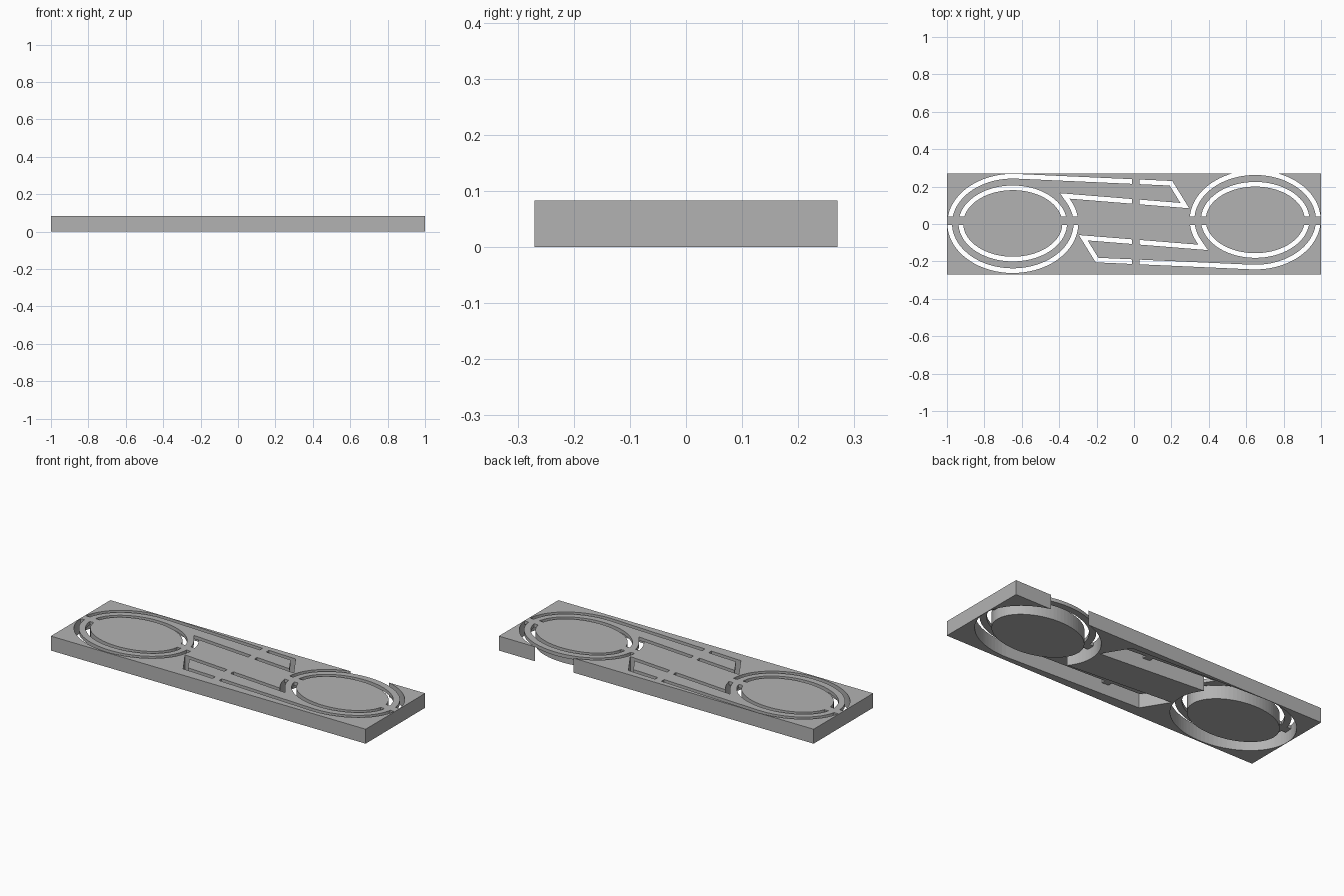
import bpy, bmesh, math
from mathutils import Vector

default = bpy.data.objects.get("Cube")
if default:
    bpy.data.objects.remove(default, do_unlink=True)

HEIGHT, SKIN, SLOT = 0.083, 0.02, 0.025
MID_Y = 0.0125                      # centre of the half-turn symmetry
CX, CY = -0.648, 0.003              # centre of the left ring

grey = bpy.data.materials.new("plain_grey")
grey.use_nodes = True
grey.diffuse_color = (0.45, 0.45, 0.45, 1)
grey.node_tree.nodes["Principled BSDF"].inputs["Base Color"].default_value = (0.45, 0.45, 0.45, 1)


def prism(name, outline, z0, z1):
    """Upright prism over a counterclockwise outline."""
    bm = bmesh.new()
    base = bm.faces.new([bm.verts.new((p[0], p[1], z0)) for p in outline])
    side = bmesh.ops.extrude_face_region(bm, geom=[base])
    top = [v for v in side["geom"] if isinstance(v, bmesh.types.BMVert)]
    bmesh.ops.translate(bm, verts=top, vec=(0, 0, z1 - z0))
    bmesh.ops.recalc_face_normals(bm, faces=bm.faces)
    mesh = bpy.data.meshes.new(name)
    bm.to_mesh(mesh)
    bm.free()
    mesh.materials.append(grey)
    obj = bpy.data.objects.new(name, mesh)
    bpy.context.collection.objects.link(obj)
    return obj


def subtract(obj, cutter):
    """Cut one solid from another and drop the cutter."""
    mod = obj.modifiers.new("cut", "BOOLEAN")
    mod.operation, mod.solver, mod.object = "DIFFERENCE", "EXACT", cutter
    bpy.context.view_layer.update()
    graph = bpy.context.evaluated_depsgraph_get()
    result = bpy.data.meshes.new_from_object(obj.evaluated_get(graph))
    obj.modifiers.clear()
    obj.data = result
    bpy.data.objects.remove(cutter, do_unlink=True)


def arc(a, b, start=0, end=360, steps=72):
    angles = [math.radians(start + (end - start) * i / steps) for i in range(steps + 1)]
    if end - start == 360:
        angles.pop()
    return [Vector((CX + a * math.cos(t), CY + b * math.sin(t))) for t in angles]


def rect(x0, x1, y0, y1):
    return [Vector(p) for p in ((x0, y0), (x1, y0), (x1, y1), (x0, y1))]


def inset(points, d):
    """Move every edge of the outline inward, with mitred corners."""
    out = []
    for i, p in enumerate(points):
        e1 = (p - points[i - 1]).normalized()
        e2 = (points[(i + 1) % len(points)] - p).normalized()
        n1, n2 = Vector((-e1.y, e1.x)), Vector((-e2.y, e2.x))
        out.append(p + (n1 + n2) * d / (1 + n1.dot(n2)))
    return out


def half_turn(points):
    return [Vector((-p.x, 2 * MID_Y - p.y)) for p in points]


# Ring with a tapering arm, plus the ellipses inside the ring
loop = arc(0.35, 0.265, 88, 390) + [Vector((0.295, 0.084)), Vector((0.205, 0.23))]
strip = inset(loop, SLOT)
hole = arc(0.29, 0.203)
disc = arc(0.265, 0.178)

plate = prism("base_plate", rect(-1, 1, -0.27, 0.27), 0, HEIGHT)

for side, place in (("right", lambda pts: pts), ("left", half_turn)):
    # Deep channel through the plate
    subtract(plate, prism("channel_cutter", place(loop), -0.1, 0.2))

    # Full-height island inside the ring
    prism(side + "_disc", place(disc), 0, HEIGHT)

    # Thin strip set flush with the top
    band = prism(side + "_strip", place(strip), HEIGHT - SKIN, HEIGHT)
    subtract(band, prism("hole_cutter", place(hole), -0.1, 0.2))

    # Small bridges across the slots
    sign = 1 if side == "right" else -1
    for label, x0, x1 in (("outer", -0.999, -0.905), ("inner", -0.39, -0.295)):
        xs = sorted((sign * x0, sign * x1))
        prism(f"{side}_{label}_bridge", rect(xs[0], xs[1], -0.005, 0.04),
              HEIGHT - SKIN, HEIGHT)
    ys = sorted(MID_Y + sign * (y - MID_Y) for y in (0.09, 0.255))
    prism(side + "_arm_bridge", rect(-0.012, 0.03, ys[0], ys[1]), HEIGHT - SKIN, HEIGHT)
